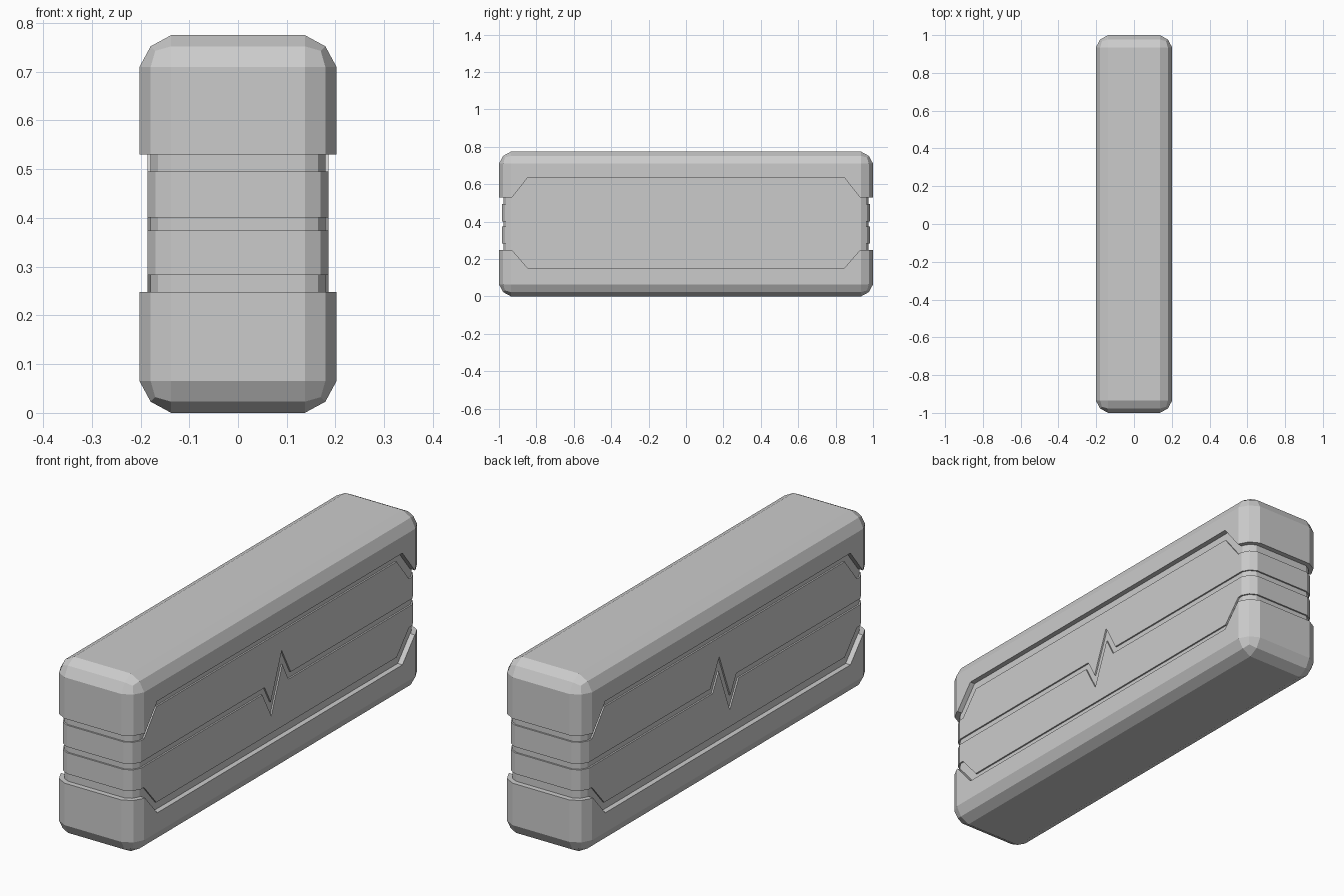
import bpy, bmesh
from mathutils import Vector

if "Cube" in bpy.data.objects:
    bpy.data.objects.remove(bpy.data.objects["Cube"])

HX, HY, H = 0.202, 1.0, 0.775      # half width, half length, height
BEVEL, PANEL_IN, GROOVE_IN = 0.065, 0.016, 0.023
MID = H / 2


def link(bm, name):
    bmesh.ops.recalc_face_normals(bm, faces=bm.faces[:])
    me = bpy.data.meshes.new(name)
    bm.to_mesh(me)
    bm.free()
    ob = bpy.data.objects.new(name, me)
    bpy.context.collection.objects.link(ob)
    return ob


def bevelled_box(name, inset):
    bm = bmesh.new()
    bmesh.ops.create_cube(bm, size=2)
    for v in bm.verts:
        v.co = Vector((v.co.x * (HX - inset), v.co.y * (HY - inset),
                       v.co.z * (MID - inset) + MID))
    bmesh.ops.bevel(bm, geom=bm.edges[:], offset=BEVEL - inset, segments=2,
                    profile=0.42, affect='EDGES')
    return link(bm, name)


def prism(name, outline):
    """Side outline (y, z) extruded right through the width."""
    bm = bmesh.new()
    face = bm.faces.new([bm.verts.new((-0.5, y, z)) for y, z in outline])
    ext = bmesh.ops.extrude_face_region(bm, geom=[face])
    for v in ext['geom']:
        if isinstance(v, bmesh.types.BMVert):
            v.co.x = 0.5
    return link(bm, name)


def offset(path, d):
    """Mitred offset of an open path, to the left for positive d."""
    pts = [Vector(p) for p in path]
    dirs = [(b - a).normalized() for a, b in zip(pts, pts[1:])]
    norm = [Vector((-t.y, t.x)) for t in dirs]
    out = []
    for i, p in enumerate(pts):
        a, b = norm[max(i - 1, 0)], norm[min(i, len(norm) - 1)]
        out.append(p + (a + b) * d / (1 + a.dot(b)))
    return [tuple(p) for p in out]


def boolean(target, tool, op):
    mod = target.modifiers.new(op, 'BOOLEAN')
    mod.operation, mod.object, mod.solver = op, tool, 'EXACT'
    bpy.context.view_layer.objects.active = target
    bpy.ops.object.modifier_apply(modifier=mod.name)
    bpy.data.objects.remove(tool)


# Recess outline: narrow round the ends, taller along the sides
top = [(-1.2, 0.53), (-0.93, 0.53), (-0.845, 0.637),
       (0.845, 0.637), (0.93, 0.53), (1.2, 0.53)]
bottom = [(-1.2, 0.248), (-0.93, 0.248), (-0.845, 0.15),
          (0.845, 0.15), (0.93, 0.248), (1.2, 0.248)]
# Middle groove with the zigzag
zigzag = [(-1.2, MID), (-0.09, MID), (-0.038, 0.29),
          (0.038, 0.486), (0.09, MID), (1.2, MID)]

# Outer case with the recess cut down to groove depth
case = bevelled_box("case", 0)
recess = prism("recess_cutter", bottom + top[::-1])
boolean(recess, bevelled_box("core", GROOVE_IN), 'DIFFERENCE')
boolean(case, recess, 'DIFFERENCE')

# Raised panels above and below the zigzag groove, merged into the case
upper = offset(zigzag, 0.013) + offset(top, -0.035)[::-1]
lower = offset(bottom, 0.035) + offset(zigzag, -0.013)[::-1]
for name, outline in (("upper_panel", upper), ("lower_panel", lower)):
    panel = bevelled_box(name, PANEL_IN)
    boolean(panel, prism(name + "_shape", outline), 'INTERSECT')
    boolean(case, panel, 'UNION')
